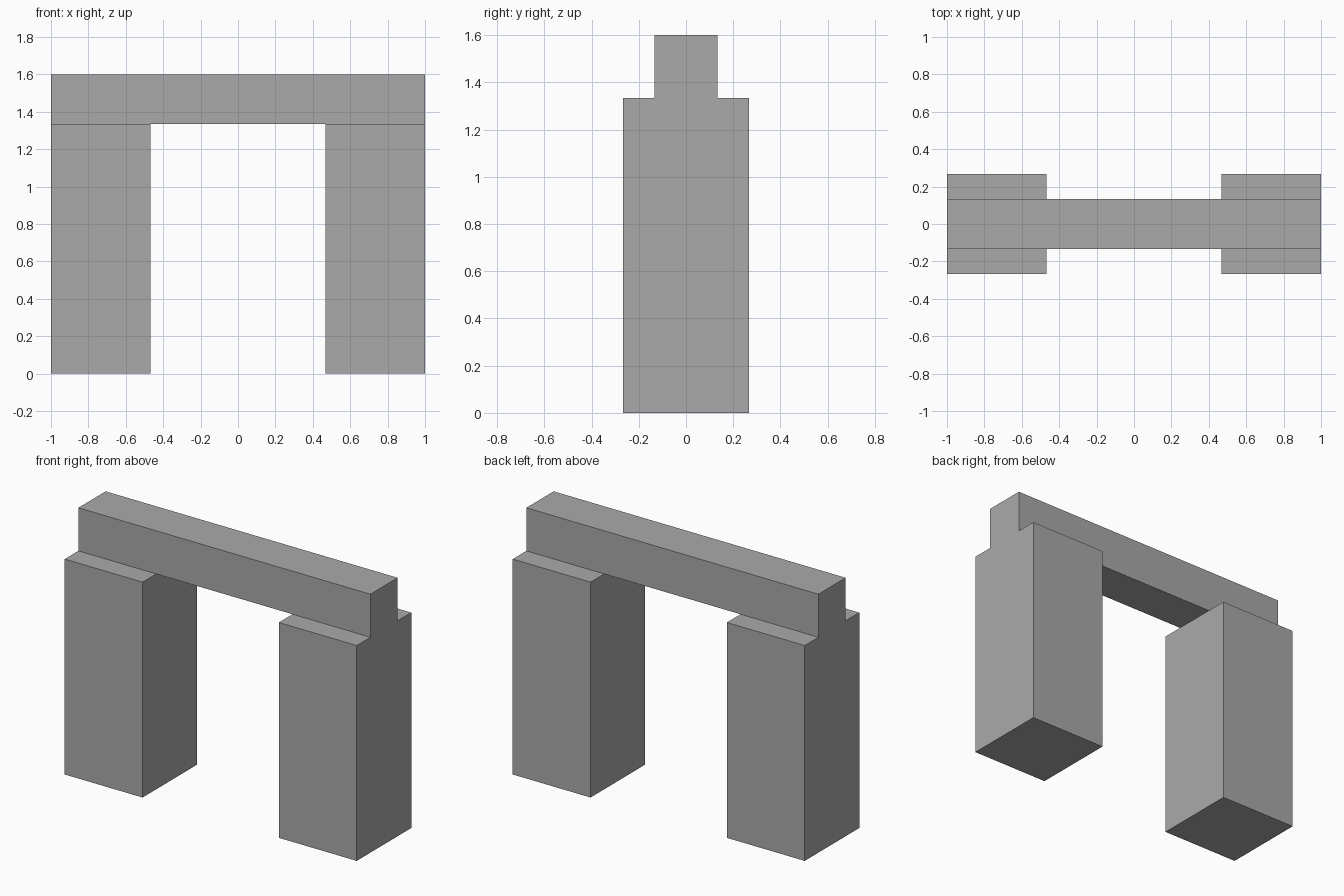
import bpy

if "Cube" in bpy.data.objects:
    bpy.data.objects.remove(bpy.data.objects["Cube"])

UNIT = 2 / 15  # the model sits on a regular grid

# Dark grey for every part
dark_grey = bpy.data.materials.new("dark_grey")
dark_grey.diffuse_color = (0.4, 0.4, 0.4, 1)
dark_grey.use_nodes = True
dark_grey.node_tree.nodes["Principled BSDF"].inputs["Base Color"].default_value = dark_grey.diffuse_color


def box(name, x, y, z):
    """Box spanning the given (min, max) ranges, in grid units."""
    spans = (x, y, z)
    bpy.ops.mesh.primitive_cube_add(
        size=1, location=[(a + b) / 2 * UNIT for a, b in spans])
    obj = bpy.context.object
    obj.name = name
    obj.scale = [(b - a) * UNIT for a, b in spans]
    bpy.ops.object.transform_apply(location=False, rotation=False, scale=True)
    obj.data.materials.append(dark_grey)
    return obj


# Two square uprights
box("left_post", (-7.5, -3.5), (-2, 2), (0, 10))
box("right_post", (3.5, 7.5), (-2, 2), (0, 10))

# Narrower beam lying across the posts, flush with their outer ends
box("lintel_beam", (-7.5, 7.5), (-1, 1), (10, 12))
